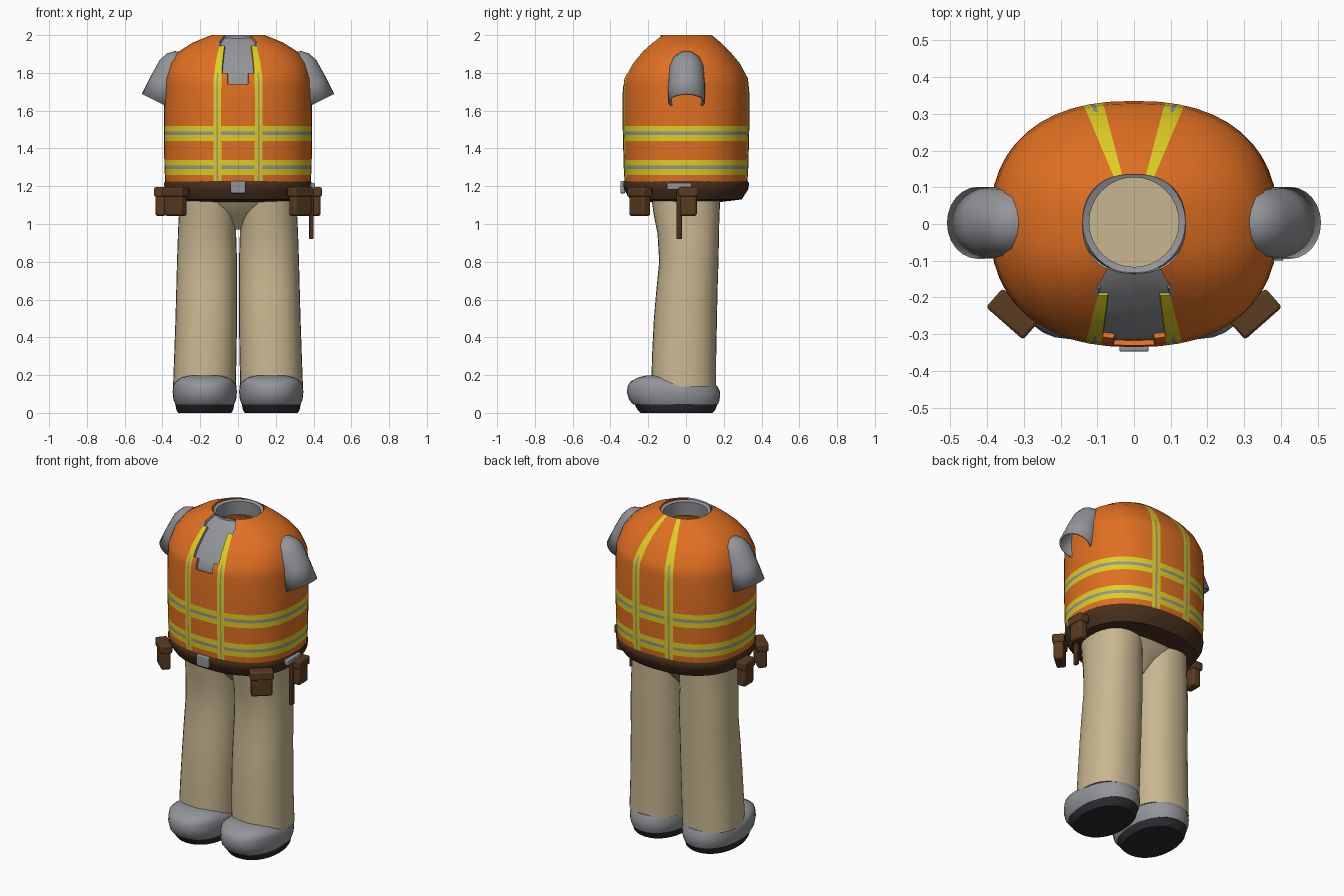
import bpy, bmesh, math
from mathutils import Vector, Matrix

if "Cube" in bpy.data.objects:
    bpy.data.objects.remove(bpy.data.objects["Cube"])


def material(name, rgb):
    m = bpy.data.materials.new(name)
    m.use_nodes = True
    m.diffuse_color = (*rgb, 1)
    bsdf = m.node_tree.nodes["Principled BSDF"]
    bsdf.inputs["Base Color"].default_value = (*rgb, 1)
    bsdf.inputs["Roughness"].default_value = 0.8
    return m


ORANGE = material("vest orange", (0.74, 0.16, 0.016))
YELLOW = material("stripe yellow", (0.73, 0.62, 0.016))
GREY = material("shirt grey", (0.29, 0.30, 0.32))
BEIGE = material("trouser beige", (0.58, 0.47, 0.28))
BELT = material("belt brown", (0.065, 0.030, 0.012))
LEATHER = material("pouch brown", (0.10, 0.045, 0.015))
SOLE = material("sole dark", (0.025, 0.025, 0.030))
made = []


def finish(name, bm, *mats):
    bmesh.ops.recalc_face_normals(bm, faces=bm.faces)
    me = bpy.data.meshes.new(name)
    bm.to_mesh(me)
    bm.free()
    for m in mats:
        me.materials.append(m)
    ob = bpy.data.objects.new(name, me)
    bpy.context.collection.objects.link(ob)
    made.append(ob)
    return ob


def loft(sections, n=32, power=2.0, bottom=False, top=False):
    """Stack superellipse rings given as (z, centre x, centre y, half x, half y)."""
    bm = bmesh.new()
    rings = []
    for z, cx, cy, a, b in sections:
        ring = []
        for i in range(n):
            t = math.tau * i / n
            c, s = math.cos(t), math.sin(t)
            x = math.copysign(abs(c) ** (2 / power), c) if abs(c) > 1e-6 else 0
            y = math.copysign(abs(s) ** (2 / power), s) if abs(s) > 1e-6 else 0
            ring.append(bm.verts.new((cx + a * x, cy + b * y, z)))
        rings.append(ring)
    for lo, hi in zip(rings, rings[1:]):
        for i in range(n):
            j = (i + 1) % n
            bm.faces.new((lo[i], lo[j], hi[j], hi[i]))
    if bottom:
        bm.faces.new(rings[0][::-1])
    if top:
        bm.faces.new(rings[-1])
    return bm


def box(name, mat, loc, size, turn=0, bevel=0.012):
    bm = bmesh.new()
    m = (Matrix.Translation(loc) @ Matrix.Rotation(turn, 4, 'Z')
         @ Matrix.Diagonal((*size, 1)))
    bmesh.ops.create_cube(bm, size=1, matrix=m)
    ob = finish(name, bm, mat)
    mod = ob.modifiers.new("bevel", 'BEVEL')
    mod.width = bevel
    mod.segments = 2
    return ob


# Vest body: rounded barrel, then cut along every stripe edge
vest = loft([(z, 0, 0.0, a, b) for z, a, b in (
    (1.22, .385, .325), (1.3, .39, .33), (1.5, .392, .335), (1.7, .39, .335),
    (1.77, .386, .328), (1.85, .362, .285), (1.91, .318, .235),
    (1.96, .24, .185), (1.985, .18, .155), (2.0, .14, .135))], n=48, power=2.35)


def cut(co, no, test):
    faces = [f for f in vest.faces if test(f.calc_center_median())]
    geom = set(faces)
    for f in faces:
        geom.update(f.edges)
        geom.update(f.verts)
    bmesh.ops.bisect_plane(vest, geom=list(geom), plane_co=co, plane_no=no)


def stripe_edge(front, frac):
    """Offset and slope of a stripe line, from inner (0) to outer (1) edge."""
    (x0, k0), (x1, k1) = ((.072, .13), (.10, .25)) if front else ((.05, .263), (.085, .42))
    return x0 + (x1 - x0) * frac, k0 + (k1 - k0) * frac


BANDS = (1.30, 1.48)
for mid in BANDS:
    for off in (-.04, -.009, .009, .04):
        cut((0, 0, mid + off), (0, 0, 1), lambda c: True)
for z in (1.74, 1.8):
    cut((0, 0, z), (0, 0, 1), lambda c: True)
cut((0, -.195, 0), (0, 1, 0), lambda c: c.y < 0 and abs(c.x) < .2 and c.z > 1.8)
for s in (1, -1):
    for f in (-1, 1):
        for frac in (0, .4, .6, 1):
            x0, k = stripe_edge(f < 0, frac)
            cut((s * x0, f * .2, 0), (s, -f * k, 0),
                lambda c: c.x * s > 0 and c.y * f > .1
                and (frac in (0, 1) or c.z < 1.8))
    cut((s * .07, -.12, 0), (s, .57, 0), lambda c: c.x * s > 0 and -.195 < c.y < -.05)
    cut((s * .055, 0, 0), (1, 0, 0), lambda c: c.y < 0 and 1.74 < c.z < 1.8)


def vest_slot(c):
    front, x, y = c.y < 0, abs(c.x), abs(c.y)
    edge = [o + k * (y - .2) for o, k in (stripe_edge(front, q) for q in (0, .4, .6, 1))]
    if front and c.z > 1.8:
        if x < (.07 + .57 * (y - .12) if y < .195 else edge[0]):
            return 2
    if front and 1.74 < c.z < 1.8 and x < .055:
        return 2
    if edge[0] < x < edge[3] and y > (.195 if front else .13):
        return 2 if edge[1] < x < edge[2] and c.z < 1.8 else 1
    for mid in BANDS:
        if abs(c.z - mid) < .04:
            return 2 if abs(c.z - mid) < .009 else 1
    return 0


for f in vest.faces:
    f.material_index = vest_slot(f.calc_center_median())

# Recess the open neckline so the vest reads as a layer over the shirt
neckline = [f for f in vest.faces if f.material_index == 2 and f.calc_center_median().y < 0
            and f.calc_center_median().z > 1.74
            and abs(f.calc_center_median().x) < .1 and (
                f.calc_center_median().z > 1.8 or abs(f.calc_center_median().x) < .055)]
new = bmesh.ops.extrude_face_region(vest, geom=neckline)["geom"]
for v in (g for g in new if isinstance(g, bmesh.types.BMVert)):
    v.co += (Vector((0, 0, 1.6)) - v.co).normalized() * .015
bmesh.ops.delete(vest, geom=[f for f in neckline if f.is_valid], context='FACES_ONLY')
finish("vest", vest, ORANGE, YELLOW, GREY)

# Shirt collar ring
finish("collar", loft([(1.90, 0, .005, .127, .127), (1.985, 0, .005, .122, .122),
                       (1.992, 0, .005, .14, .14), (1.965, 0, .005, .15, .142)]), GREY)

# Belt tucked under the vest
finish("belt", loft([(1.235, 0, 0, .382, .322), (1.215, 0, 0, .392, .334),
                     (1.185, 0, 0, .388, .33), (1.13, 0, 0, .355, .295),
                     (1.115, 0, 0, .29, .17)], n=40, power=2.3), BELT)
box("buckle", GREY, (0, -.335, 1.195), (.08, .025, .065), 0, .005)
box("belt_clip", GREY, (.395, -.035, 1.2), (.025, .13, .035), 0, .005)
box("tool_loop", BELT, (.388, -.035, 1.06), (.022, .03, .28), 0, .005)

# Pelvis joins both legs
finish("pelvis", loft([(.97, 0, .01, .03, .06), (1.05, 0, .005, .16, .13),
                       (1.10, 0, 0, .30, .172), (1.15, 0, 0, .33, .20)],
                      power=2.3, bottom=True, top=True), BEIGE)

for s, side in ((1, "left"), (-1, "right")):
    # Trouser leg
    finish(side + "_trouser_leg", loft([(z, s * cx, cy, a, b) for z, cx, cy, a, b in (
        (.14, .178, -.012, .166, .172), (.3, .173, -.01, .165, .17),
        (.5, .168, -.003, .163, .167), (.65, .166, .005, .161, .162),
        (.8, .164, .015, .159, .157), (.95, .164, .012, .154, .163),
        (1.05, .16, .003, .153, .174), (1.13, .16, 0, .152, .182))],
        power=2.25, bottom=True, top=True), BEIGE)

    # Shoe with a separate sole
    finish(side + "_shoe", loft([(z, s * .176, cy, a, b) for z, cy, a, b in (
        (.045, -.055, .155, .225), (.07, -.062, .166, .24), (.11, -.066, .17, .247),
        (.145, -.072, .168, .236), (.165, -.12, .155, .175),
        (.187, -.145, .125, .11), (.198, -.16, .075, .05))],
        power=2.2, bottom=True, top=True), GREY)
    finish(side + "_sole", loft([(0, s * .176, -.05, .14, .19), (.015, s * .176, -.05, .15, .205),
                                 (.06, s * .176, -.055, .158, .226)],
                                power=2.2, bottom=True, top=True), SOLE)

    # Short sleeve: open domed tube tilted outward
    sleeve = loft([(0, 0, 0, .094, .098), (.1, 0, 0, .094, .097), (.2, 0, 0, .09, .092),
                   (.25, 0, 0, .072, .074), (.28, 0, 0, .04, .042), (.29, 0, 0, .012, .012)],
                  n=24, top=True)
    tilt = Matrix.Translation((s * .425, .003, 1.647)) @ Matrix.Rotation(
        -s * math.atan2(.45, .9), 4, 'Y')
    bmesh.ops.transform(sleeve, matrix=tilt, verts=sleeve.verts)
    ob = finish(side + "_sleeve", sleeve, GREY)
    ob.modifiers.new("cloth", 'SOLIDIFY').thickness = .01

    # Belt pouches, each a body with a slightly larger flap
    for place, x, y, turn, w in (("front", .33, -.245, .72, .12), ("side", .41, .012, 1.571, .09)):
        box(f"{side}_{place}_pouch", LEATHER, (s * x, y, 1.115), (w, .055, .145), s * turn)
        box(f"{side}_{place}_pouch_flap", LEATHER, (s * x, y, 1.17),
            (w + .014, .068, .05), s * turn, .008)

# Smooth shading with crisp edges
bpy.ops.object.select_all(action='DESELECT')
for ob in made:
    ob.select_set(True)
bpy.context.view_layer.objects.active = made[0]
bpy.ops.object.shade_smooth_by_angle(angle=math.radians(40))
